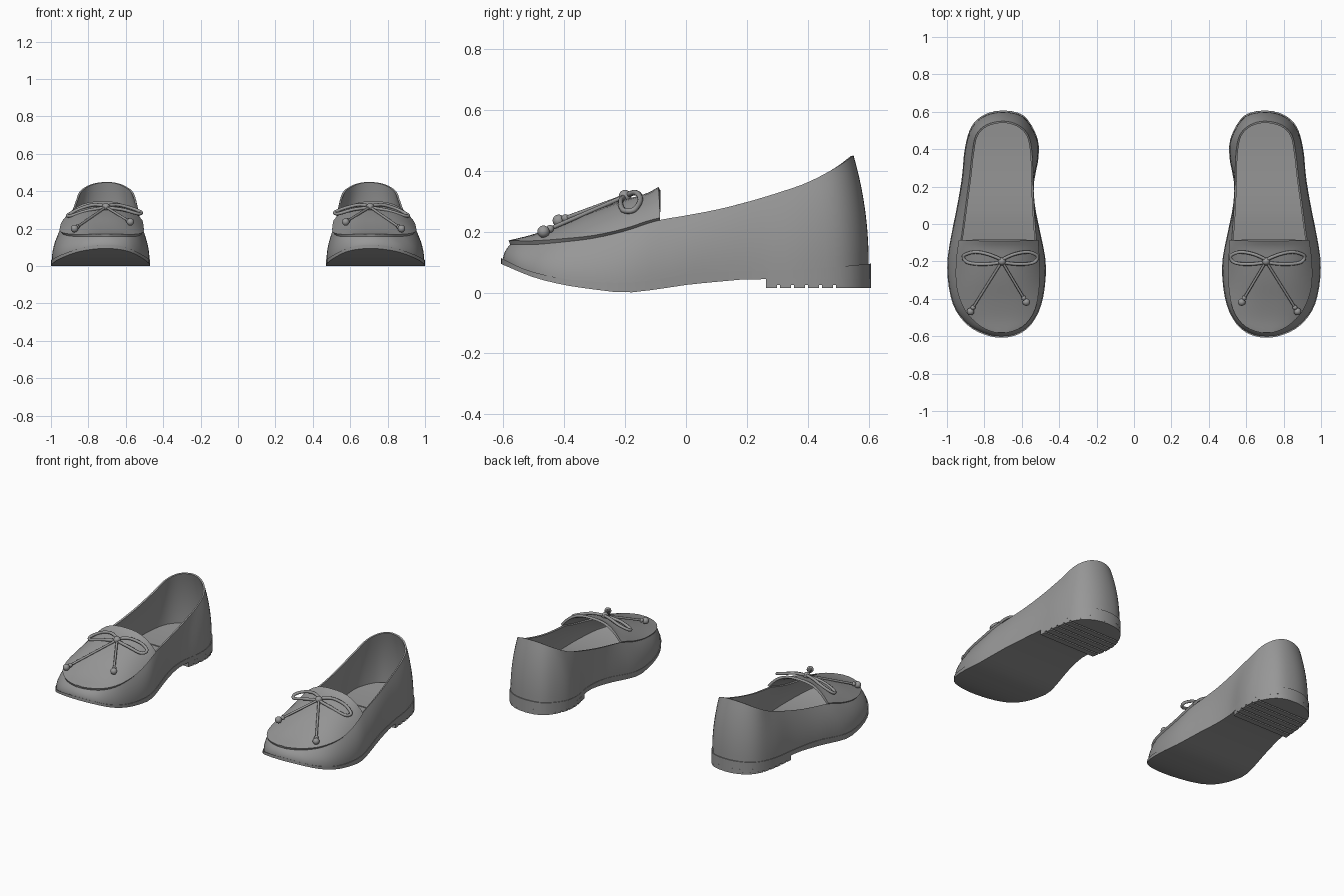
import bpy, bmesh, math
from mathutils import Vector

if "Cube" in bpy.data.objects:
    bpy.data.objects.remove(bpy.data.objects["Cube"])

grey = bpy.data.materials.new("grey_leather")
grey.diffuse_color = (0.31, 0.31, 0.31, 1)
grey.use_nodes = True
grey.node_tree.nodes["Principled BSDF"].inputs["Base Color"].default_value = grey.diffuse_color

CX = 0.71  # centre line of one shoe

# Outline stations from heel round to toe and back: sole x, sole y, rim x, rim y
STATIONS = [
    (.70, .607, .70, .55), (.80, .585, .79, .53), (.87, .52, .845, .475), (.905, .40, .865, .38),
    (.92, .25, .88, .25), (.945, .10, .90, .10), (.975, -.05, .92, -.05), (.998, -.20, .94, -.18),
    (.99, -.34, .94, -.33), (.955, -.46, .90, -.45), (.88, -.55, .83, -.53), (.79, -.595, .765, -.565),
    (.71, -.608, .71, -.575), (.63, -.595, .65, -.565), (.56, -.55, .585, -.53), (.505, -.46, .535, -.45),
    (.477, -.34, .515, -.33), (.472, -.20, .515, -.18), (.50, -.05, .525, -.05), (.53, .10, .535, .10),
    (.535, .22, .54, .25), (.51, .36, .545, .38), (.52, .47, .565, .475), (.59, .58, .62, .53)]

# Height profiles along y
WELT = [(-.61, .115), (-.55, .085), (-.5, .067), (-.4, .045), (-.3, .035), (-.2, .032), (-.1, .042),
        (0, .06), (.1, .068), (.2, .07), (.4, .077), (.61, .095)]
BOTTOM = [(-.61, .095), (-.5, .05), (-.4, .025), (-.3, .01), (-.2, 0), (-.1, .01), (0, .025),
          (.1, .035), (.2, .043), (.61, .044)]
RIM = [(-.58, .16), (-.5, .16), (-.4, .168), (-.3, .18), (-.2, .203), (-.1, .235), (0, .253), (.1, .272),
       (.2, .297), (.3, .327), (.4, .362), (.5, .415), (.55, .45)]
DOME = [(-.58, .0), (-.5, .02), (-.4, .048), (-.3, .077), (-.2, .09), (-.12, .088), (-.08, .1)]


def lerp(table, v):
    """Smooth interpolation through a table of pairs."""
    v = min(max(v, table[0][0]), table[-1][0])
    k = max(i for i in range(len(table) - 1) if table[i][0] <= v)

    def slope(i):
        a, b = table[max(i - 1, 0)], table[min(i + 1, len(table) - 1)]
        return (b[1] - a[1]) / (b[0] - a[0])
    (x0, y0), (x1, y1) = table[k], table[k + 1]
    h = x1 - x0
    t = (v - x0) / h
    return (y0 * (2*t**3 - 3*t*t + 1) + h * slope(k) * (t**3 - 2*t*t + t)
            + y1 * (3*t*t - 2*t**3) + h * slope(k + 1) * (t**3 - t*t))


def smooth_loop(pts, steps=4):
    """Closed Catmull-Rom loop."""
    pts = [Vector(p) for p in pts]
    n, out = len(pts), []
    for i in range(n):
        a, b, c, d = (pts[(i + j) % n] for j in (-1, 0, 1, 2))
        for s in range(steps):
            t = s / steps
            out.append(0.5 * (2*b + (c - a)*t + (2*a - 5*b + 4*c - d)*t*t + (3*b - a - 3*c + d)*t**3))
    return out


SOLE = smooth_loop([s[:2] for s in STATIONS])
RIM_LOOP = smooth_loop([s[2:] for s in STATIONS])


def scaled(loop, f):
    return [Vector((CX + (p.x - CX) * f, p.y * f)) for p in loop]


def width_at(loop, y):
    """Left and right x of a loop at a given y."""
    def cross(side):
        for a, b in zip(side, side[1:]):
            if min(a.y, b.y) <= y <= max(a.y, b.y) and a.y != b.y:
                return a.x + (b.x - a.x) * (y - a.y) / (b.y - a.y)
        return side[0].x if y > 0 else side[-1].x
    h = len(loop) // 2
    return cross((loop[h:] + loop[:1])[::-1]), cross(loop[:h + 1])


def finish(name, bm=None, obj=None, thickness=0, offset=-1, angle=35):
    """Thicken, mirror to the other foot, bake and shade."""
    if bm:
        me = bpy.data.meshes.new(name)
        bm.to_mesh(me)
        bm.free()
        obj = bpy.data.objects.new(name, me)
        bpy.context.collection.objects.link(obj)
    bpy.ops.object.select_all(action='DESELECT')
    obj.select_set(True)
    bpy.context.view_layer.objects.active = obj
    if obj.type == 'CURVE':
        bpy.ops.object.convert(target='MESH')
        obj = bpy.context.view_layer.objects.active
    if thickness:
        m = obj.modifiers.new("thickness", 'SOLIDIFY')
        m.thickness, m.offset = thickness, offset
    m = obj.modifiers.new("other_foot", 'MIRROR')
    m.use_mirror_merge = False
    bpy.ops.object.convert(target='MESH')
    obj = bpy.context.view_layer.objects.active
    obj.name = name
    obj.data.materials.clear()
    obj.data.materials.append(grey)
    bpy.ops.object.shade_smooth_by_angle(angle=math.radians(angle))


def sheet(loop, y0, y1, zf, rows=28, cols=12, top=None):
    """Grid across a loop between two y values; optional upper height closes it into a solid."""
    bm = bmesh.new()
    grid = []
    for r in range(rows + 1):
        y = (y0 + y1) / 2 - (y1 - y0) / 2 * math.cos(math.pi * r / rows)
        l, rt = width_at(loop, y)
        us = [-math.cos(math.pi * c / cols) for c in range(cols + 1)]
        grid.append([bm.verts.new((l + (rt - l) * (u + 1) / 2, y, zf(u, y))) for u in us])
    for a, b in zip(grid, grid[1:]):
        for c in range(cols):
            bm.faces.new((a[c], a[c + 1], b[c + 1], b[c]))
    bmesh.ops.remove_doubles(bm, verts=bm.verts, dist=1e-5)
    if top:
        ext = bmesh.ops.extrude_face_region(bm, geom=bm.faces[:], use_keep_orig=True)
        for v in ext["geom"]:
            if isinstance(v, bmesh.types.BMVert):
                v.co.z = top(v.co.y)
        bmesh.ops.recalc_face_normals(bm, faces=bm.faces)
    return bm


# Curved outsole
finish("outsole", sheet(SOLE, -.608, .607, lambda u, y: lerp(BOTTOM, y), 32, 8, lambda y: lerp(WELT, y)))

# Heel block with tread bars
finish("heel_block", sheet(SOLE, .262, .607, lambda u, y: .024, 14, 8, lambda y: .046))
bars = [(.262 + .046 * k, .298 + .046 * k) for k in range(5)] + [(.492, .607)]
for k, (a, b) in enumerate(bars):
    finish(f"heel_tread_{k + 1}", sheet(SOLE, a, b, lambda u, y: .015, 8, 6, lambda y: .025))

# Upper wall from welt to rim
bm = bmesh.new()
base = scaled(SOLE, .988)
rings = []
for k in range(11):
    t = k / 10
    ring = []
    for p, q in zip(base, RIM_LOOP):
        xy = p.lerp(q, t ** 2.1)
        lo, hi = lerp(WELT, p.y) - .004, lerp(RIM, q.y)
        ring.append(bm.verts.new((xy.x, xy.y, lo + (hi - lo) * t)))
    rings.append(ring)
n = len(base)
for a, b in zip(rings, rings[1:]):
    for i in range(n):
        j = (i + 1) % n
        bm.faces.new((a[i], b[i], b[j], a[j]))
finish("upper", bm, thickness=.01)

# Insole and heel pad
inner = scaled(SOLE, .965)
finish("insole", sheet(inner, -.58, .58, lambda u, y: lerp(WELT, y) + .012, 24, 6))
finish("heel_pad", sheet(scaled(SOLE, .955), .265, .575, lambda u, y: lerp(WELT, y) + .013, 14, 6,
                         lambda y: lerp(WELT, y) + .018))

# Domed vamp panel with tongue edge
def vamp_z(u, y):
    return lerp(RIM, y) + lerp(DOME, y) * (1 - abs(u) ** 2.8)


finish("vamp", sheet(scaled(RIM_LOOP, 1.008), -.578, -.085, vamp_z, 24, 18), thickness=.014, offset=.6)


def tube(name, pts, radius, closed=False):
    cu = bpy.data.curves.new(name, 'CURVE')
    cu.dimensions = '3D'
    cu.bevel_depth, cu.bevel_resolution, cu.use_fill_caps = radius, 2, True
    sp = cu.splines.new('POLY')
    sp.points.add(len(pts) - 1)
    for p, co in zip(sp.points, pts):
        p.co = (*co, 1)
    sp.use_cyclic_u = closed
    ob = bpy.data.objects.new(name, cu)
    bpy.context.collection.objects.link(ob)
    finish(name, obj=ob, angle=60)


def ball(name, co, r):
    bm = bmesh.new()
    bmesh.ops.create_uvsphere(bm, u_segments=16, v_segments=10, radius=r)
    bmesh.ops.translate(bm, verts=bm.verts, vec=co)
    finish(name, bm, angle=60)


# Bow: knot, two loops, two cords with beads
KNOT = Vector((.706, -.2, .316))
ball("bow_knot", KNOT, .021)
loops = {
    "outer": [KNOT, (.77, -.165, .328), (.85, -.15, .305), (.91, -.17, .272), (.89, -.205, .27), (.80, -.215, .298)],
    "inner": [KNOT, (.65, -.165, .328), (.57, -.15, .31), (.518, -.17, .288), (.535, -.205, .28), (.615, -.215, .302)]}
for side, pts in loops.items():
    tube(f"bow_loop_{side}", smooth_loop(pts, 6), .009, True)
for side, end in (("outer", Vector((.874, -.468, .2))), ("inner", Vector((.576, -.418, .236)))):
    d = (KNOT - end).normalized()
    tube(f"cord_{side}", [KNOT, end], .007)
    ball(f"bead_{side}", end, .02)
    ball(f"small_bead_{side}", end + d * .027, .013)
